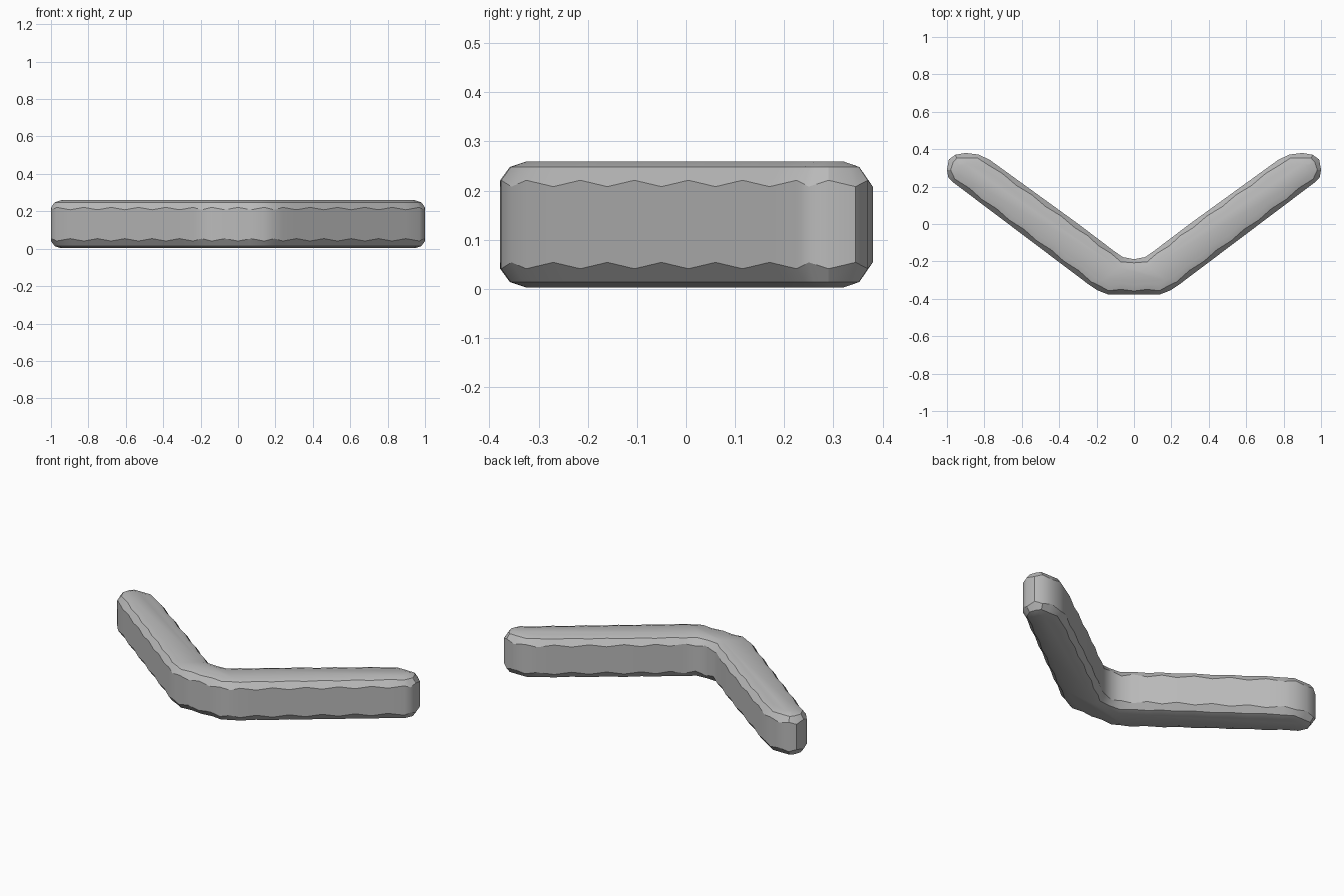
import bpy, bmesh
from mathutils import Vector

cube = bpy.data.objects.get("Cube")
if cube:
    bpy.data.objects.remove(cube, do_unlink=True)

# One flat colour
grey = bpy.data.materials.new("mid_grey")
grey.use_nodes = True
grey.diffuse_color = (0.5, 0.5, 0.5, 1)
grey.node_tree.nodes["Principled BSDF"].inputs["Base Color"].default_value = (0.5, 0.5, 0.5, 1)

# Left half of the bent plan outline, from front centre round to back centre
half = [(0, -.378), (.14, -.376), (.195, -.355), (.24, -.325), (.97, .225), (.993, .25),
        (1, .29), (.99, .345), (.955, .37), (.9, .38), (.83, .371), (.77, .342),
        (.3, .002), (.11, -.142), (.06, -.177), (0, -.188)]


def resample(points, step):
    """Split long edges into even steps."""
    result = []
    for a, b in zip(points, points[1:]):
        a, b = Vector(a), Vector(b)
        count = max(1, round((b - a).length / step))
        result += [a.lerp(b, i / count) for i in range(count)]
    return result + [Vector(points[-1])]


side = resample(half, .09)
outline = side + [Vector((-p.x, p.y)) for p in reversed(side[1:-1])]
n = len(outline)


def inward(i):
    """Plan direction pointing into the body at outline point i."""
    t = (outline[(i + 1) % n] - outline[i - 1]).normalized()
    return Vector((-t.y, t.x))


# Rounded rim profile: (inset, height), with the wall edge worn in a zigzag
height = .262
rim = [(.055, .003), (.022, .014), (0, .045)]
rim += [(inset, height - z) for inset, z in reversed(rim)]

bm = bmesh.new()
rings = []
for level, (inset, z) in enumerate(rim):
    ring = []
    for i, p in enumerate(outline):
        wear = .009 if i % 2 else -.004
        q = p + inward(i) * inset
        if level in (2, 3):
            z_here = z + (wear if level == 2 else -wear)
        else:
            q += inward(i) * wear * .6
            z_here = z
        ring.append(bm.verts.new((q.x, q.y, z_here)))
    rings.append(ring)

for low, high in zip(rings, rings[1:]):
    for i in range(n):
        j = (i + 1) % n
        bm.faces.new((low[i], low[j], high[j], high[i]))

# Broad top and bottom faces
bm.faces.new(rings[-1])
bm.faces.new(list(reversed(rings[0])))
bmesh.ops.recalc_face_normals(bm, faces=bm.faces)

mesh = bpy.data.meshes.new("bent_bar")
bm.to_mesh(mesh)
bm.free()
mesh.materials.append(grey)
bar = bpy.data.objects.new("bent_bar", mesh)
bpy.context.collection.objects.link(bar)
bpy.context.view_layer.objects.active = bar
bar.select_set(True)
bpy.ops.object.shade_smooth_by_angle(angle=.6)
